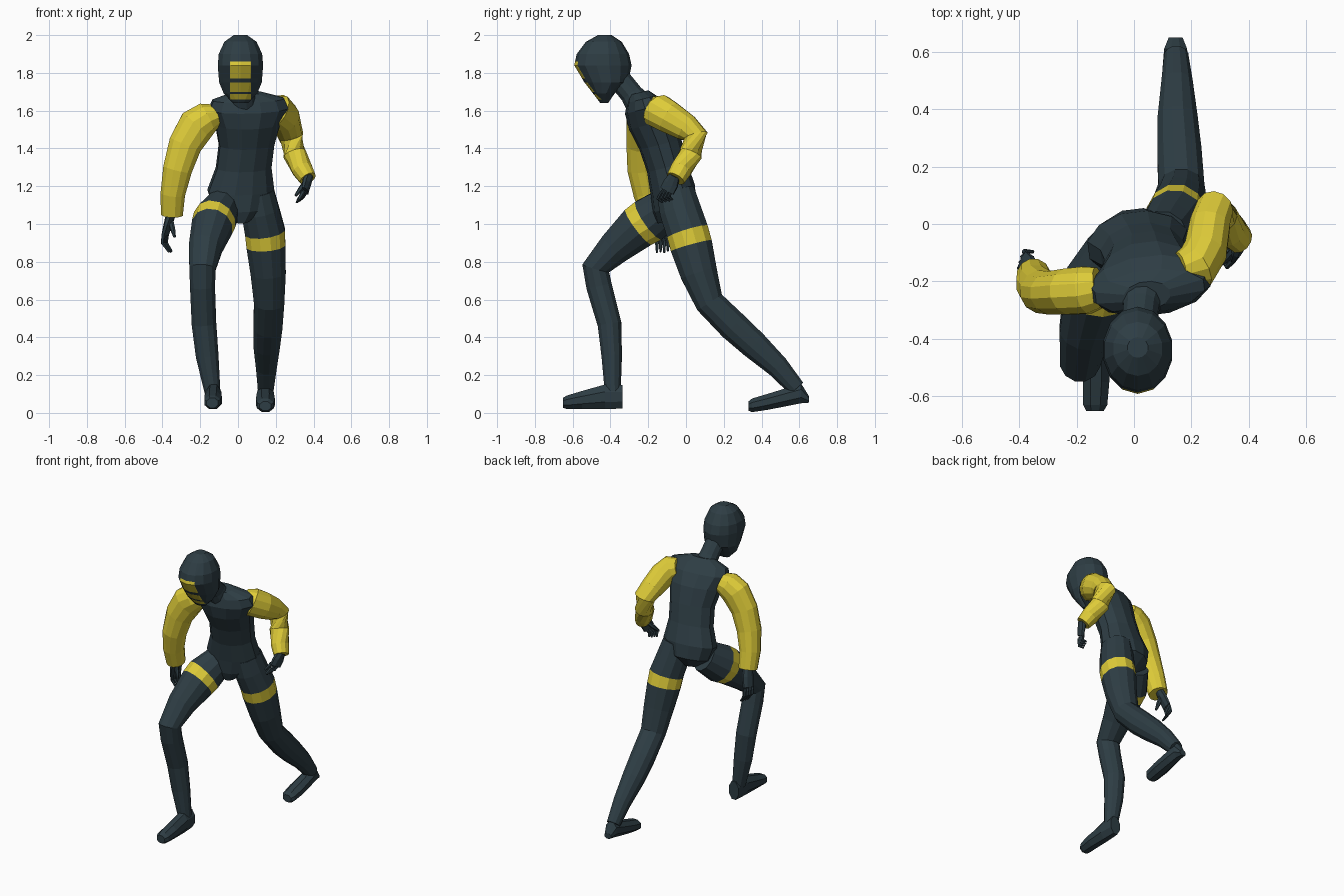
import bpy, bmesh, math
from mathutils import Vector


def material(name, rgb):
    m = bpy.data.materials.new(name)
    m.diffuse_color = (*rgb, 1)
    return m


DARK = material("dark slate suit", (0.027, 0.047, 0.058))
YELLOW = material("yellow panels", (0.73, 0.60, 0.04))


def loft(name, rings, ref=(1, 0, 0), axis=None, sides=12, mats=(DARK,), band=(), smooth=False):
    """Skin elliptical rings (x, y, z, radius along ref, other radius); band = segments in material 1."""
    bm = bmesh.new()
    pts = [Vector(r[:3]) for r in rings]
    loops = []
    for i, r in enumerate(rings):
        if axis:
            t = Vector(axis).normalized()
        else:
            a = (pts[i] - pts[i - 1]).normalized() if i else Vector()
            b = (pts[i + 1] - pts[i]).normalized() if i < len(pts) - 1 else Vector()
            t = (a + b).normalized()
        u = Vector(ref)
        u = (u - t * u.dot(t)).normalized()
        v = t.cross(u)
        k = 1 / math.cos(math.pi / sides)
        loop = []
        for s in range(sides):
            ang = 2 * math.pi * (s + 0.5) / sides
            loop.append(bm.verts.new(pts[i] + k * (u * r[3] * math.cos(ang) + v * r[4] * math.sin(ang))))
        loops.append(loop)
    for i in range(len(loops) - 1):
        for s in range(sides):
            n = (s + 1) % sides
            f = bm.faces.new((loops[i][s], loops[i][n], loops[i + 1][n], loops[i + 1][s]))
            f.material_index = 1 if i in band else 0
    bm.faces.new(loops[0][::-1])
    bm.faces.new(loops[-1])
    bmesh.ops.recalc_face_normals(bm, faces=bm.faces)
    me = bpy.data.meshes.new(name)
    bm.to_mesh(me)
    bm.free()
    for m in mats:
        me.materials.append(m)
    ob = bpy.data.objects.new(name, me)
    bpy.context.collection.objects.link(ob)
    return ob


# Torso, leaning forward with tilted shoulders
loft("torso", [
    (0.01, -0.08, 1.02, 0.05, 0.07),
    (0.01, -0.06, 1.09, 0.14, 0.115),
    (0.015, -0.07, 1.18, 0.175, 0.115),
    (0.03, -0.10, 1.30, 0.145, 0.105),
    (0.045, -0.135, 1.42, 0.145, 0.11),
    (0.05, -0.18, 1.53, 0.17, 0.12),
    (0.055, -0.215, 1.61, 0.21, 0.105),
    (0.055, -0.235, 1.66, 0.19, 0.075),
    (0.045, -0.25, 1.695, 0.08, 0.05)],
    ref=(1, 0.1, 0.12), axis=(0, -0.25, 1))
loft("neck", [
    (0.03, -0.24, 1.62, 0.08, 0.075),
    (0.025, -0.29, 1.69, 0.062, 0.06),
    (0.015, -0.38, 1.80, 0.06, 0.06)])

# Head with pointed chin
head = loft("head", [
    (0.013, -0.433, 1.64, 0.04, 0.02),
    (0.013, -0.435, 1.69, 0.088, 0.055),
    (0.013, -0.422, 1.75, 0.113, 0.113),
    (0.013, -0.440, 1.84, 0.12, 0.148),
    (0.013, -0.440, 1.90, 0.115, 0.135),
    (0.013, -0.435, 1.965, 0.085, 0.092),
    (0.013, -0.430, 2.0, 0.035, 0.035)],
    axis=(0, 0, 1), sides=14, mats=(DARK, YELLOW))

# Yellow face panels, cut into the head surface
PANELS = [(1.77, 1.86), (1.70, 1.748), (1.66, 1.688)]
bm = bmesh.new()
bm.from_mesh(head.data)
cuts = [((x, 0, 0), (1, 0, 0)) for x in (-0.042, 0.068)]
cuts += [((0, 0, z), (0, 0, 1)) for p in PANELS for z in p]
for co, no in cuts:
    bmesh.ops.bisect_plane(bm, geom=bm.verts[:] + bm.edges[:] + bm.faces[:], plane_co=co, plane_no=no)
for f in bm.faces:
    c = f.calc_center_median()
    if c.y < -0.44 and -0.042 < c.x < 0.068 and any(a < c.z < b for a, b in PANELS):
        f.material_index = 1
bm.to_mesh(head.data)
bm.free()

# Sleeves
loft("right_arm", [
    (-0.12, -0.22, 1.575, 0.07, 0.06),
    (-0.165, -0.23, 1.56, 0.082, 0.085),
    (-0.22, -0.235, 1.52, 0.08, 0.098),
    (-0.28, -0.24, 1.42, 0.075, 0.088),
    (-0.32, -0.235, 1.29, 0.075, 0.077),
    (-0.345, -0.21, 1.16, 0.068, 0.065),
    (-0.35, -0.18, 1.05, 0.06, 0.058)],
    ref=(0, 1, 0), mats=(YELLOW,))
loft("left_arm", [
    (0.16, -0.16, 1.62, 0.06, 0.06),
    (0.215, -0.15, 1.60, 0.09, 0.08),
    (0.25, -0.09, 1.565, 0.085, 0.075),
    (0.265, 0.00, 1.51, 0.072, 0.07),
    (0.28, 0.05, 1.465, 0.065, 0.065),
    (0.30, 0.025, 1.37, 0.06, 0.06),
    (0.34, -0.025, 1.29, 0.055, 0.056),
    (0.37, -0.055, 1.24, 0.045, 0.05)],
    ref=(0, 0.5, 1), mats=(YELLOW,))


# Hands: palm, four curled fingers and a thumb
def hand(name, wrist, knuckle, mid, tip, side, thumb):
    w, k, m, t, s = (Vector(p) for p in (wrist, knuckle, mid, tip, side))
    loft(name + "_palm", [(*w, 0.028, 0.024), (*w.lerp(k, 0.5), 0.04, 0.02), (*k, 0.04, 0.015)],
         ref=side, sides=8)
    for i in range(4):
        o = s * (0.02 * (i - 1.5))
        shrink = (1, 0.95, 1, 0.85)[i]
        loft(f"{name}_finger_{i + 1}", [(*(k + o), 0.009, 0.010), (*(m + o), 0.009, 0.009),
                                       (*(m.lerp(t, shrink) + o), 0.005, 0.005)], ref=side, sides=6)
    base = w.lerp(k, 0.3)
    th = Vector(thumb)
    loft(name + "_thumb", [(*base, 0.014, 0.014), (*base.lerp(th, 0.6), 0.012, 0.012), (*th, 0.006, 0.006)],
         ref=side, sides=6)


hand("right_hand", (-0.35, -0.17, 1.07), (-0.385, -0.135, 0.945), (-0.39, -0.125, 0.90),
     (-0.355, -0.125, 0.85), Vector((0.3, 1, 0)).normalized(), (-0.335, -0.185, 0.93))
hand("left_hand", (0.372, -0.06, 1.255), (0.355, -0.10, 1.175), (0.335, -0.12, 1.14),
     (0.32, -0.095, 1.12), Vector((0.35, 1, 0.2)).normalized(), (0.305, -0.14, 1.15))

# Legs with a yellow thigh band
loft("right_leg", [
    (-0.075, -0.09, 1.10, 0.09, 0.10),
    (-0.125, -0.195, 1.02, 0.112, 0.122),
    (-0.137, -0.25, 0.985, 0.108, 0.116),
    (-0.172, -0.375, 0.875, 0.088, 0.09),
    (-0.188, -0.478, 0.765, 0.07, 0.073),
    (-0.188, -0.46, 0.67, 0.066, 0.068),
    (-0.18, -0.405, 0.47, 0.065, 0.063),
    (-0.163, -0.393, 0.30, 0.06, 0.054),
    (-0.135, -0.388, 0.11, 0.042, 0.042)],
    mats=(DARK, YELLOW), band=(1,))
loft("left_leg", [
    (0.10, -0.055, 1.17, 0.09, 0.10),
    (0.118, -0.03, 1.07, 0.10, 0.11),
    (0.143, 0.008, 0.958, 0.106, 0.112),
    (0.148, 0.028, 0.885, 0.103, 0.112),
    (0.16, 0.068, 0.74, 0.093, 0.098),
    (0.165, 0.125, 0.585, 0.08, 0.077),
    (0.158, 0.25, 0.46, 0.077, 0.08),
    (0.152, 0.36, 0.36, 0.07, 0.075),
    (0.15, 0.485, 0.245, 0.055, 0.06),
    (0.147, 0.585, 0.13, 0.042, 0.046)],
    mats=(DARK, YELLOW), band=(2,))

# Feet: blunt shoes, the rear one with its heel raised
loft("right_foot", [
    (-0.13, -0.337, 0.085, 0.036, 0.062),
    (-0.13, -0.43, 0.085, 0.043, 0.065),
    (-0.132, -0.55, 0.068, 0.046, 0.048),
    (-0.135, -0.63, 0.056, 0.042, 0.036),
    (-0.136, -0.652, 0.053, 0.03, 0.026)],
    axis=(0, -1, 0), sides=8)
loft("left_foot", [
    (0.145, 0.33, 0.036, 0.03, 0.024),
    (0.145, 0.35, 0.040, 0.045, 0.036),
    (0.145, 0.43, 0.058, 0.05, 0.042),
    (0.145, 0.55, 0.088, 0.045, 0.049),
    (0.145, 0.61, 0.103, 0.04, 0.052),
    (0.145, 0.65, 0.072, 0.024, 0.018)],
    axis=(0, 1, 0), sides=8)
